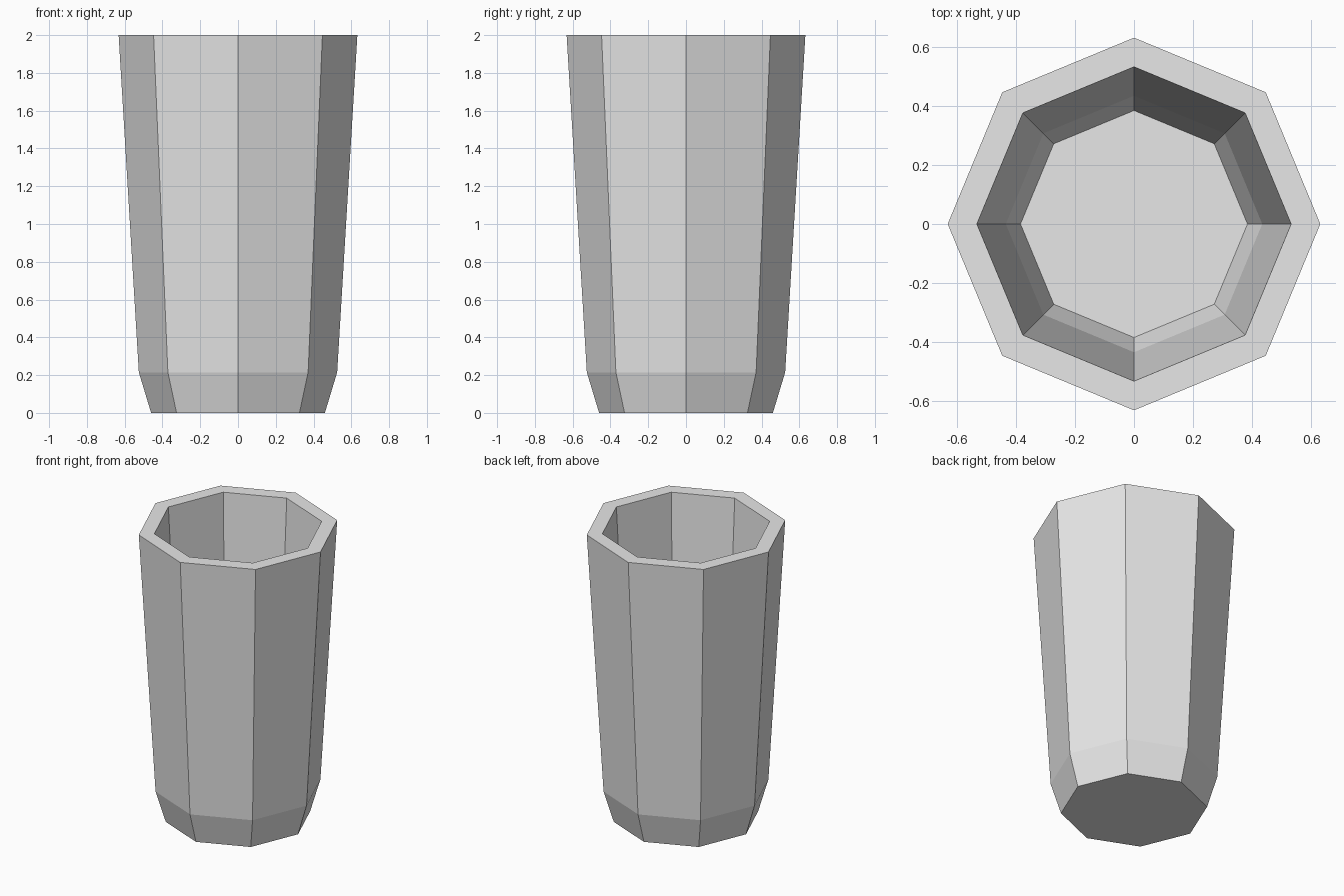
import bpy
import bmesh
from math import cos, sin, tau

SIDES = 8

cube = bpy.data.objects.get("Cube")
if cube:
    bpy.data.objects.remove(cube, do_unlink=True)

# Plain light grey finish
grey = bpy.data.materials.new("light grey")
grey.use_nodes = True
colour = (0.8, 0.8, 0.8, 1)
grey.diffuse_color = colour
grey.node_tree.nodes["Principled BSDF"].inputs["Base Color"].default_value = colour

# Cup wall profile (radius, height): outer base, up to the rim, down to the inner floor
profile = [(0.46, 0), (0.525, 0.215), (0.632, 2),
           (0.533, 2), (0.435, 0.24), (0.385, 0.07)]


def ring(bm, radius, height):
    return [bm.verts.new((radius * cos(tau * i / SIDES),
                          radius * sin(tau * i / SIDES), height))
            for i in range(SIDES)]


# Octagonal tumbler with hollow interior
bm = bmesh.new()
rings = [ring(bm, r, z) for r, z in profile]
for lower, upper in zip(rings, rings[1:]):
    for i in range(SIDES):
        j = (i + 1) % SIDES
        bm.faces.new((lower[i], lower[j], upper[j], upper[i]))

# Underside and inner floor
bm.faces.new(rings[0][::-1])
bm.faces.new(rings[-1])
bmesh.ops.recalc_face_normals(bm, faces=bm.faces)

mesh = bpy.data.meshes.new("tumbler")
bm.to_mesh(mesh)
bm.free()
mesh.materials.append(grey)
tumbler = bpy.data.objects.new("tumbler", mesh)
bpy.context.collection.objects.link(tumbler)
